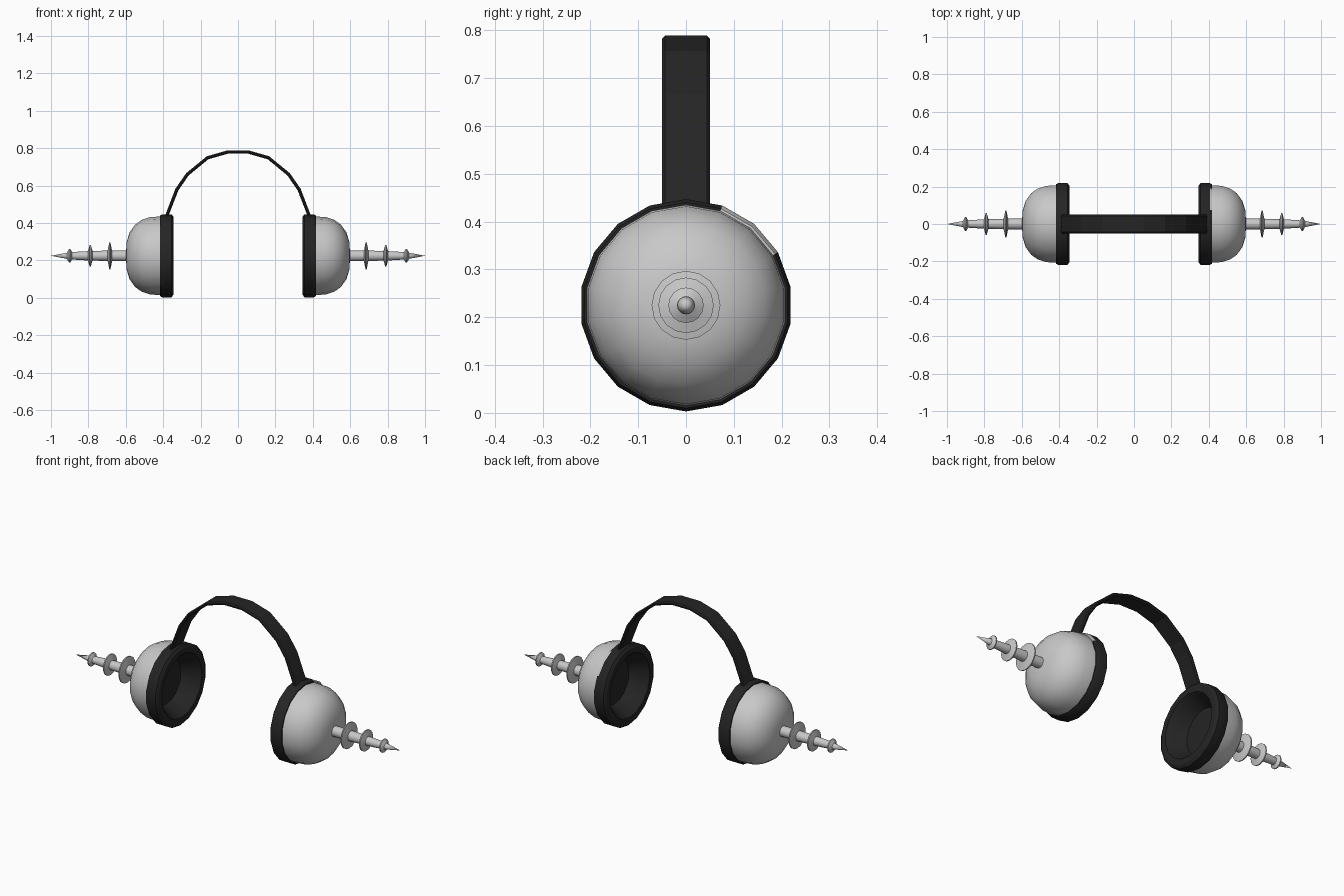
import bpy, bmesh, math

cube = bpy.data.objects.get("Cube")
if cube:
    bpy.data.objects.remove(cube, do_unlink=True)

CUP_Z = 0.225
SIDES = 18


def material(name, value, rough):
    m = bpy.data.materials.new(name)
    m.use_nodes = True
    color = (value, value, value, 1)
    m.diffuse_color = color
    shader = m.node_tree.nodes["Principled BSDF"]
    shader.inputs["Base Color"].default_value = color
    shader.inputs["Roughness"].default_value = rough
    return m


black = material("soft black", 0.018, 0.7)
grey = material("light grey", 0.58, 0.5)


def finish(name, bm, mats, angle):
    bmesh.ops.recalc_face_normals(bm, faces=bm.faces)
    mesh = bpy.data.meshes.new(name)
    bm.to_mesh(mesh)
    bm.free()
    obj = bpy.data.objects.new(name, mesh)
    bpy.context.collection.objects.link(obj)
    for m in mats:
        mesh.materials.append(m)
    bpy.ops.object.select_all(action="DESELECT")
    obj.select_set(True)
    bpy.context.view_layer.objects.active = obj
    bpy.ops.object.shade_smooth_by_angle(angle=math.radians(angle))
    return obj


def lathe(name, profile, side, mats, angle=40, sides=SIDES, rule=None):
    """Revolve (distance, radius) pairs about the sideways axis of a cup."""
    bm = bmesh.new()
    rings = []
    for x, r in profile:
        count = sides if r > 0 else 1
        rings.append([bm.verts.new((side * x,
                                    r * math.sin(math.tau * i / sides),
                                    CUP_Z + r * math.cos(math.tau * i / sides)))
                      for i in range(count)])
    for a, b in zip(rings, rings[1:]):
        for i in range(sides):
            j = (i + 1) % sides
            corners = [a[i % len(a)], a[j % len(a)], b[j % len(b)], b[i % len(b)]]
            bm.faces.new(list(dict.fromkeys(corners)))
    if rule:
        for f in bm.faces:
            f.material_index = rule(f.calc_center_median())
    return finish(name, bm, mats, angle)


def bare_patch(c):
    """Pick the two outer rim facets where the shell shows through."""
    y, z = c.y, c.z - CUP_Z
    heading = math.degrees(math.atan2(z, y))
    return int(c.x > 0.405 and math.hypot(y, z) > 0.19 and 30 < heading < 70)


pad = [(0.44, 0), (0.44, 0.125), (0.365, 0.16), (0.345, 0.175), (0.345, 0.207),
       (0.355, 0.222), (0.405, 0.222), (0.418, 0.215), (0.418, 0.19)]
shell = [(0.41, 0.2), (0.415, 0.21), (0.47, 0.207), (0.515, 0.192), (0.55, 0.167),
         (0.58, 0.125), (0.595, 0.075), (0.6, 0)]
shaft = [(0.58, 0), (0.58, 0.029), (0.7, 0.028), (0.82, 0.024), (0.9, 0.019), (1, 0)]
fins = [(0.685, 0.072), (0.79, 0.058), (0.9, 0.037)]

for label, s in (("left", 1), ("right", -1)):
    # Hollow cushion, domed shell and spike
    lathe(label + "_ear_pad", pad, s, [black, grey], 30,
          rule=bare_patch if s > 0 else None)
    lathe(label + "_ear_shell", shell, s, [grey], 60)
    lathe(label + "_spike", shaft, s, [grey], 40, 16)
    # Thin tapered fins along the spike
    for n, (x, r) in enumerate(fins, 1):
        lathe(f"{label}_spike_fin_{n}",
              [(x - 0.014, 0.018), (x - 0.003, r), (x + 0.003, r), (x + 0.014, 0.018)],
              s, [grey], 40, 16)

# Faceted headband: an arched strip with rounded edges
half = [(0.4, 0.42), (0.387, 0.447), (0.335, 0.583), (0.277, 0.667),
        (0.167, 0.757), (0.056, 0.789)]
arch = half + [(-x, z) for x, z in reversed(half)]
section = [(-0.05, 0.006), (-0.044, 0), (0.044, 0), (0.05, 0.006),
           (0.05, 0.012), (0.044, 0.018), (-0.044, 0.018), (-0.05, 0.012)]
bm = bmesh.new()
rings = []
for x, z in arch:
    # Move inward towards the arch centre for thickness
    dx, dz = -x, 0.4 - z
    length = math.hypot(dx, dz)
    rings.append([bm.verts.new((x + dx / length * t, y, z + dz / length * t))
                  for y, t in section])
for a, b in zip(rings, rings[1:]):
    for i in range(len(section)):
        j = (i + 1) % len(section)
        bm.faces.new((a[i], a[j], b[j], b[i]))
bm.faces.new(rings[0])
bm.faces.new(rings[-1])
finish("headband", bm, [black], 15)
